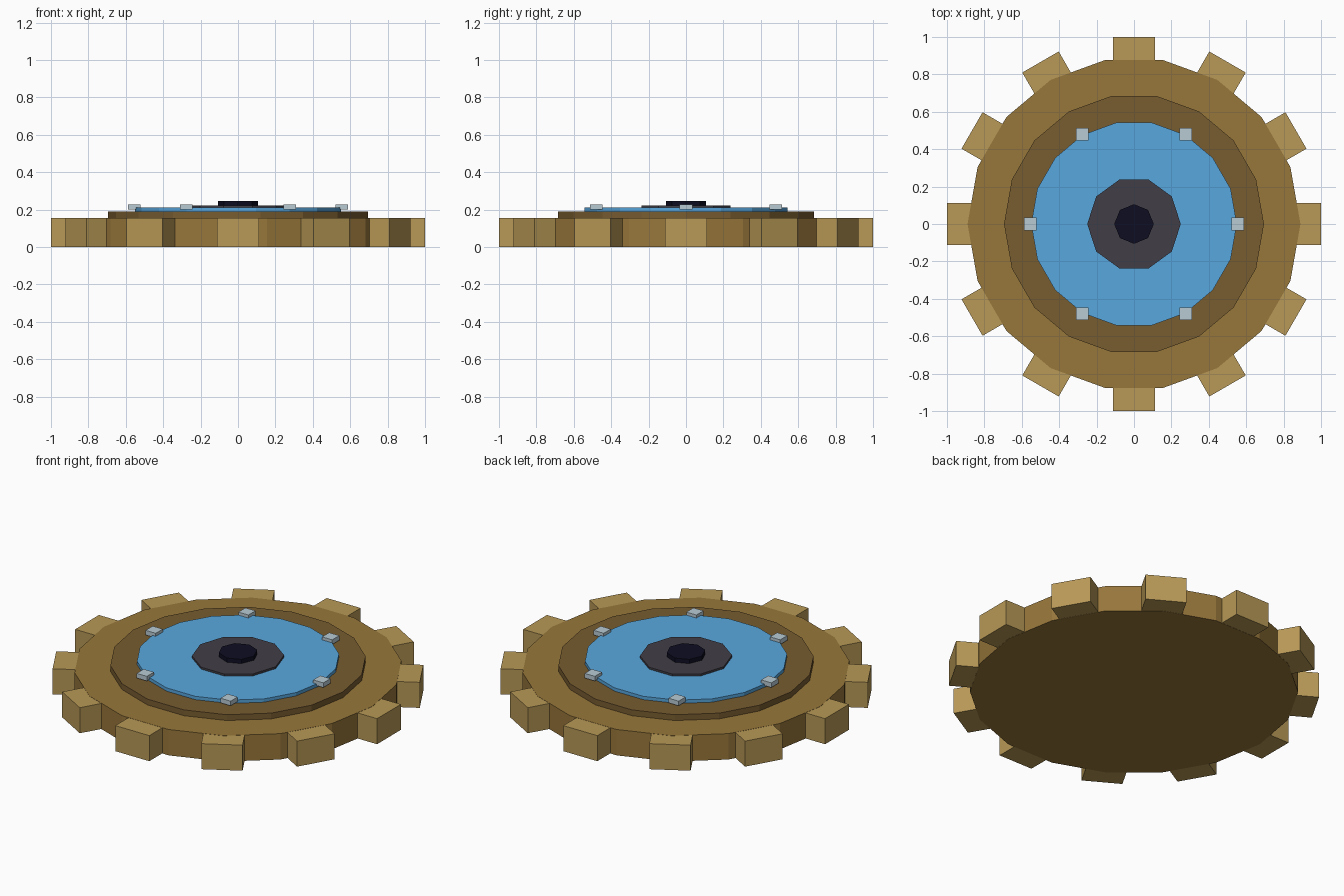
import bpy
import math
from mathutils import Matrix

cube = bpy.data.objects.get("Cube")
if cube:
    bpy.data.objects.remove(cube, do_unlink=True)


def material(name, r, g, b):
    """Flat material from 0-255 display colour, stored as linear."""
    rgba = [((c / 255 + 0.055) / 1.055) ** 2.4 if c > 10 else c / 255 / 12.92 for c in (r, g, b)] + [1.0]
    mat = bpy.data.materials.new(name)
    mat.use_nodes = True
    mat.diffuse_color = rgba
    bsdf = mat.node_tree.nodes["Principled BSDF"]
    bsdf.inputs["Base Color"].default_value = rgba
    bsdf.inputs["Roughness"].default_value = 0.8
    return mat


brass = material("brass", 152, 119, 59)
light_brass = material("light brass", 184, 153, 86)
dark_bronze = material("dark bronze", 120, 92, 48)
blue_glass = material("blue", 88, 167, 222)
iron = material("dark iron", 65, 62, 70)
black = material("blue black", 13, 13, 34)
steel = material("pale steel", 184, 203, 212)


def disc(name, sides, radius, bottom, top, mat):
    """Flat-sided disc with a corner on the +x axis."""
    bpy.ops.mesh.primitive_cylinder_add(vertices=sides, radius=radius, depth=top - bottom,
                                        location=(0, 0, (top + bottom) / 2))
    obj = bpy.context.object
    obj.name = name
    obj.data.transform(Matrix.Rotation(math.pi / 2, 4, "Z"))
    obj.data.materials.append(mat)
    return obj


def block(name, size, location, turn, mat):
    bpy.ops.mesh.primitive_cube_add(size=1, location=location, rotation=(0, 0, turn))
    obj = bpy.context.object
    obj.name = name
    obj.scale = size
    obj.data.materials.append(mat)
    return obj


# Stacked discs, from the wide gear body to the small axle
disc("gear_body", 18, 0.89, 0, 0.155, brass)
disc("raised_disc", 18, 0.695, 0.1, 0.19, dark_bronze)
disc("blue_plate", 18, 0.55, 0.18, 0.21, blue_glass)
disc("hub", 10, 0.25, 0.15, 0.222, iron)
disc("axle", 8, 0.106, 0.15, 0.247, black)

# Teeth around the rim, set a hair inside the body's top and bottom
for i in range(12):
    a = i * math.tau / 12
    block(f"tooth_{i + 1}", (0.22, 0.225, 0.153),
          (0.89 * math.cos(a), 0.89 * math.sin(a), 0.0775), a, light_brass)

# Square studs on the edge of the blue plate
for i in range(6):
    a = i * math.tau / 6
    block(f"stud_{i + 1}", (0.067, 0.067, 0.028),
          (0.555 * math.cos(a), 0.555 * math.sin(a), 0.214), 0, steel)
